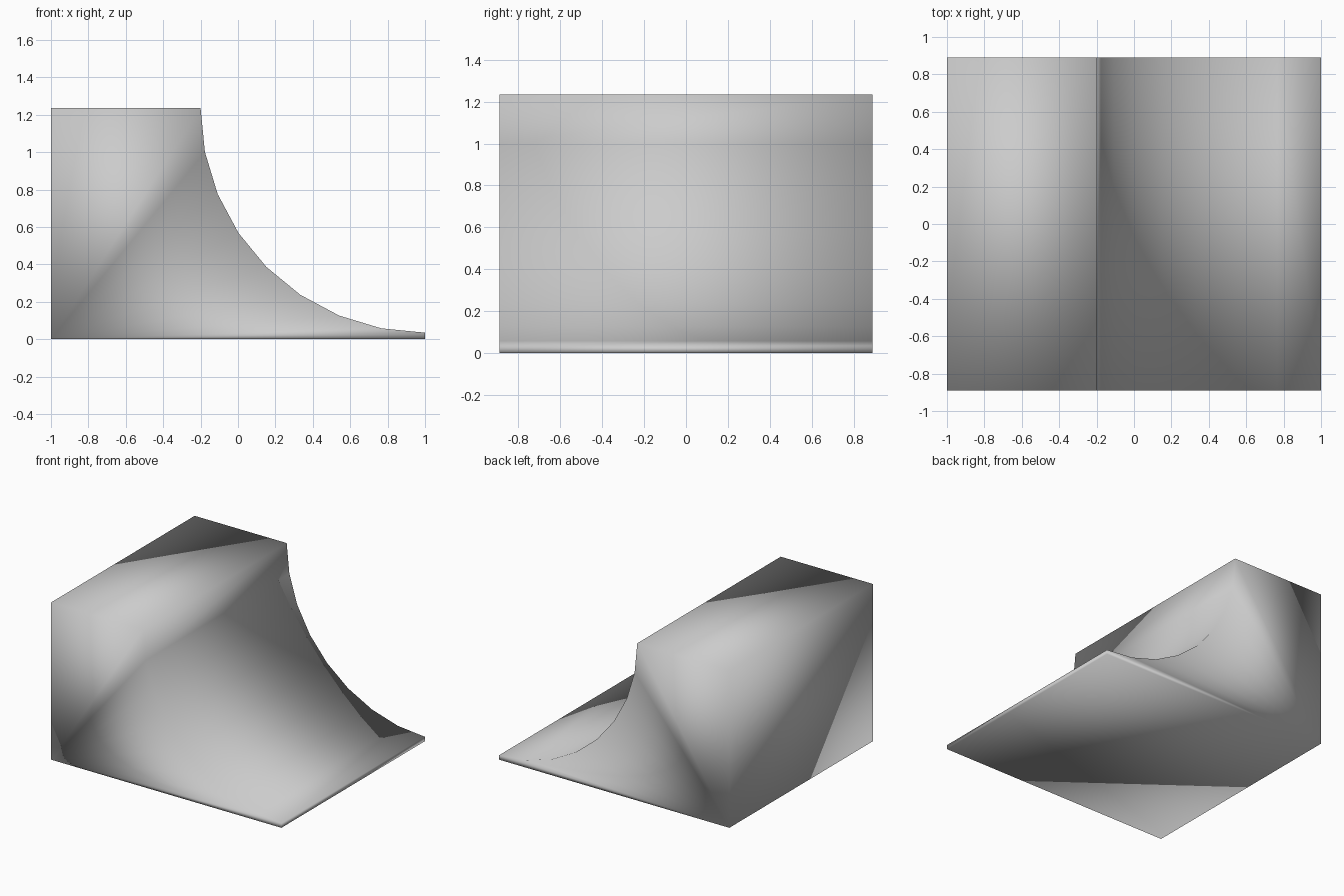
import bpy, bmesh
from math import cos, sin, pi

if "Cube" in bpy.data.objects:
    bpy.data.objects.remove(bpy.data.objects["Cube"])

HALF_LENGTH, HALF_WIDTH = 1.0, 0.89
HEIGHT, RADIUS, STEPS = 1.235, 1.2, 8

# Side profile: flat base, thin toe, concave quarter arc, flat deck
profile = [(-HALF_LENGTH, 0.0), (HALF_LENGTH, 0.0)]
for i in range(STEPS + 1):
    a = pi / 2 * (1 - i / STEPS)
    profile.append((HALF_LENGTH - RADIUS * cos(a), HEIGHT - RADIUS * sin(a)))
profile.append((-HALF_LENGTH, HEIGHT))

# Extrude the profile across the ramp's width
bm = bmesh.new()
side = bm.faces.new([bm.verts.new((x, -HALF_WIDTH, z)) for x, z in profile])
result = bmesh.ops.extrude_face_region(bm, geom=[side], use_keep_orig=True)
far_verts = [g for g in result["geom"] if isinstance(g, bmesh.types.BMVert)]
bmesh.ops.translate(bm, verts=far_verts, vec=(0, 2 * HALF_WIDTH, 0))
bmesh.ops.recalc_face_normals(bm, faces=bm.faces)

# The whole ramp is smooth shaded, corners included
for face in bm.faces:
    face.smooth = True

mesh = bpy.data.meshes.new("quarter_pipe_ramp")
bm.to_mesh(mesh)
bm.free()
ramp = bpy.data.objects.new("quarter_pipe_ramp", mesh)
bpy.context.collection.objects.link(ramp)
